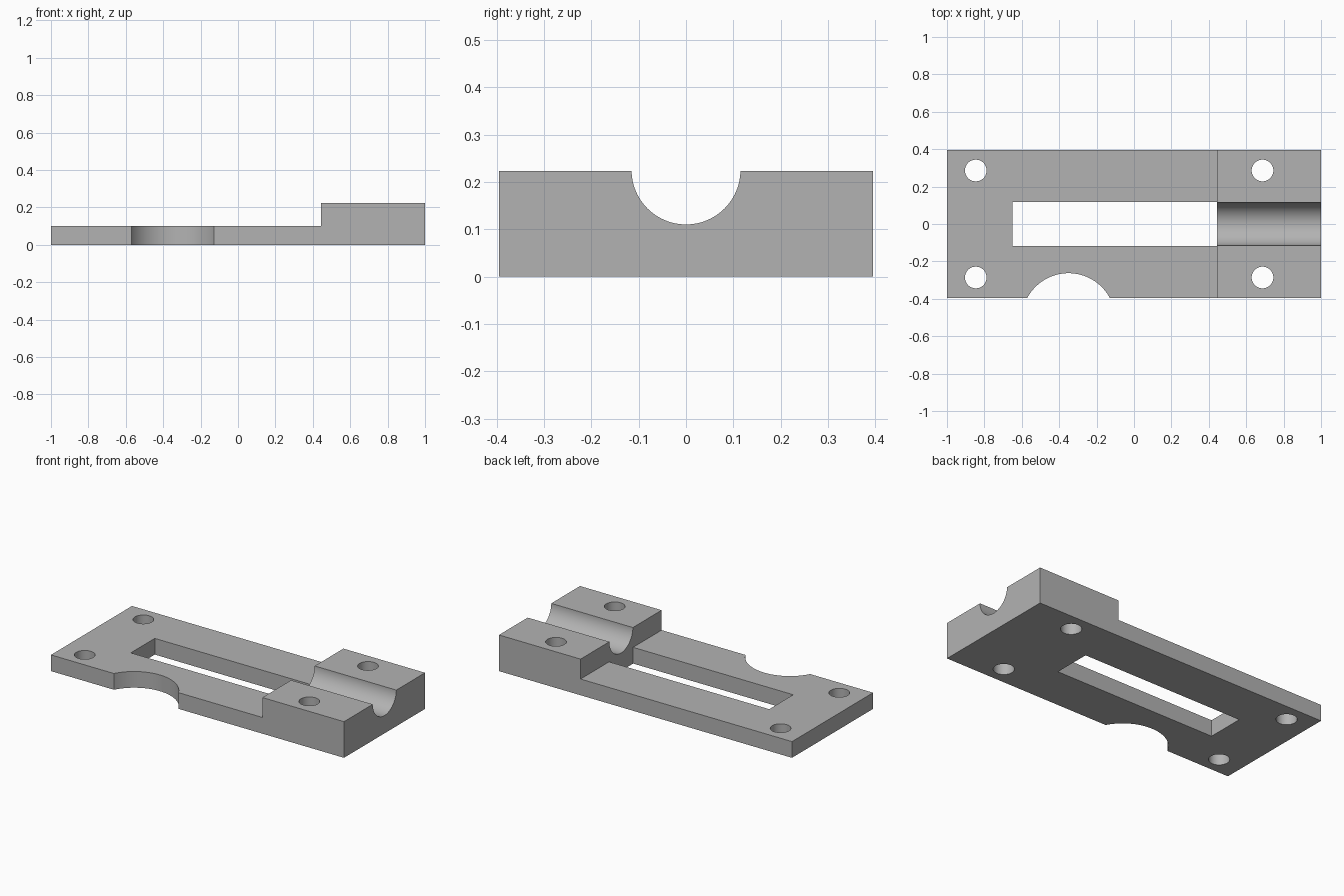
import bpy, bmesh, math

if "Cube" in bpy.data.objects:
    bpy.data.objects.remove(bpy.data.objects["Cube"])

W, BASE_H, BLOCK_H, STEP_X = 0.395, 0.10, 0.223, 0.443

grey = bpy.data.materials.new("plain grey")
grey.diffuse_color = (0.45, 0.45, 0.45, 1)
grey.use_nodes = True
grey.node_tree.nodes["Principled BSDF"].inputs["Base Color"].default_value = grey.diffuse_color


def prism(name, points, axis, start, end):
    """Extrude an (x, z) outline along y, or an (x, y) outline along z."""
    bm = bmesh.new()
    place = (lambda p: (p[0], start, p[1])) if axis == "y" else (lambda p: (p[0], p[1], start))
    face = bm.faces.new([bm.verts.new(place(p)) for p in points])
    moved = bmesh.ops.extrude_face_region(bm, geom=[face])["geom"]
    shift = (0, end - start, 0) if axis == "y" else (0, 0, end - start)
    bmesh.ops.translate(bm, vec=shift, verts=[v for v in moved if isinstance(v, bmesh.types.BMVert)])
    bmesh.ops.recalc_face_normals(bm, faces=bm.faces)
    mesh = bpy.data.meshes.new(name)
    bm.to_mesh(mesh)
    bm.free()
    ob = bpy.data.objects.new(name, mesh)
    bpy.context.collection.objects.link(ob)
    mesh.materials.append(grey)
    return ob


def cylinder(name, radius, depth, location, rotation=(0, 0, 0), sides=64):
    bpy.ops.mesh.primitive_cylinder_add(vertices=sides, radius=radius, depth=depth,
                                        location=location, rotation=rotation)
    ob = bpy.context.object
    ob.name = name
    ob.data.materials.append(grey)
    return ob


# Stepped body: thin plate with a raised block at one end
body = prism("mounting_plate", [(-1, 0), (1, 0), (1, BLOCK_H), (STEP_X, BLOCK_H),
                                (STEP_X, BASE_H), (-1, BASE_H)], "y", -W, W)

# Long slot through the plate, ending at the block
cutters = [prism("slot_cutter", [(-0.65, -0.117), (STEP_X, -0.117), (STEP_X, 0.117),
                                 (-0.65, 0.117)], "z", -0.1, 0.15)]

# Half-round channel along the block
cutters.append(cylinder("channel_cutter", 0.115, 0.8, (0.8, 0, 0.225),
                        (0, math.pi / 2, 0), 96))

# Curved notch in the front edge
cutters.append(cylinder("notch_cutter", 0.25, 0.6, (-0.35, -0.513, 0.1), sides=128))

# Four screw holes
for x in (-0.846, 0.687):
    for y in (-0.286, 0.286):
        cutters.append(cylinder("screw_hole_cutter", 0.058, 0.8, (x, y, 0.1)))

# Cut every opening, then remove the cutters
bpy.ops.object.select_all(action="DESELECT")
bpy.context.view_layer.objects.active = body
body.select_set(True)
for cutter in cutters:
    mod = body.modifiers.new("cut", "BOOLEAN")
    mod.operation, mod.solver, mod.object = "DIFFERENCE", "EXACT", cutter
    bpy.ops.object.modifier_apply(modifier=mod.name)
    bpy.data.objects.remove(cutter)

bpy.ops.object.shade_smooth_by_angle(angle=math.radians(30))
